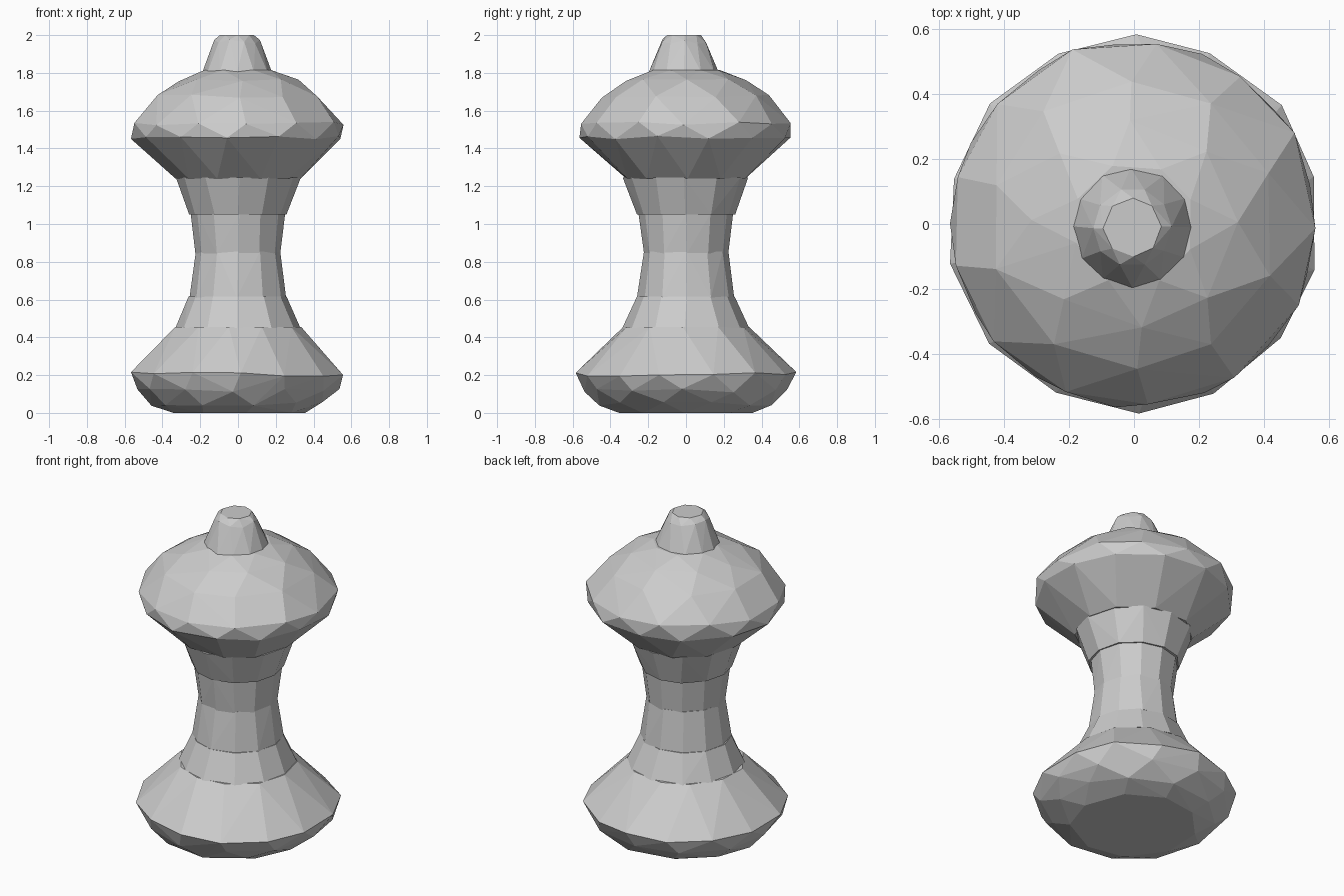
import bpy
import bmesh
import math
import random

random.seed(7)

cube = bpy.data.objects.get("Cube")
if cube:
    bpy.data.objects.remove(cube, do_unlink=True)

stone = bpy.data.materials.new("pale_grey_stone")
stone.use_nodes = True
grey = (0.6, 0.6, 0.6, 1)
stone.diffuse_color = grey
stone.node_tree.nodes["Principled BSDF"].inputs["Base Color"].default_value = grey


def hewn_part(name, rings, jitter=0.1):
    """Roughly cut turned block: the hull of rings (height, radius, sides, turn)."""
    bm = bmesh.new()
    for i, (z, radius, sides, turn) in enumerate(rings):
        end = i in (0, len(rings) - 1)
        for k in range(sides):
            a = math.tau * (k + turn + random.uniform(-jitter, jitter)) / sides
            r = radius * random.uniform(0.985, 1.01)
            h = z if end else z + random.uniform(-0.012, 0.012)
            bm.verts.new((r * math.cos(a), r * math.sin(a), h))
    hull = bmesh.ops.convex_hull(bm, input=bm.verts[:])
    loose = [v for v in hull["geom_interior"] if isinstance(v, bmesh.types.BMVert)]
    bmesh.ops.delete(bm, geom=loose, context="VERTS")
    # Merge the flat ends into single faces
    bmesh.ops.dissolve_limit(bm, angle_limit=0.03, verts=bm.verts[:], edges=bm.edges[:])
    bmesh.ops.recalc_face_normals(bm, faces=bm.faces[:])
    mesh = bpy.data.meshes.new(name)
    bm.to_mesh(mesh)
    bm.free()
    mesh.materials.append(stone)
    obj = bpy.data.objects.new(name, mesh)
    bpy.context.collection.objects.link(obj)
    return obj


# Wide rounded foot
hewn_part("foot", [(0, 0.36, 9, 0), (0.045, 0.465, 11, 0.5), (0.12, 0.54, 12, 0),
                   (0.205, 0.58, 14, 0.5), (0.455, 0.34, 11, 0)])

# Narrow waist in four stacked drums
for name, z0, r0, z1, r1 in [
        ("lower_collar", 0.45, 0.335, 0.615, 0.26),
        ("lower_shaft", 0.61, 0.258, 0.855, 0.225),
        ("upper_shaft", 0.845, 0.225, 1.055, 0.25),
        ("upper_collar", 1.05, 0.26, 1.245, 0.333)]:
    hewn_part(name, [(z0, r0, 12, 0), (z1, r1, 12, 0)], 0.06)

# Domed head
hewn_part("head", [(1.24, 0.335, 10, 0), (1.46, 0.562, 13, 0.5), (1.535, 0.565, 13, 0),
                   (1.675, 0.445, 10, 0.5), (1.76, 0.32, 8, 0), (1.815, 0.19, 8, 0.5)])

# Small knob on top
knob = hewn_part("knob", [(1.805, 0.185, 12, 0), (1.965, 0.122, 10, 0), (2.0, 0.09, 8, 0)], 0.06)
knob.location = (-0.005, -0.01, 0)
